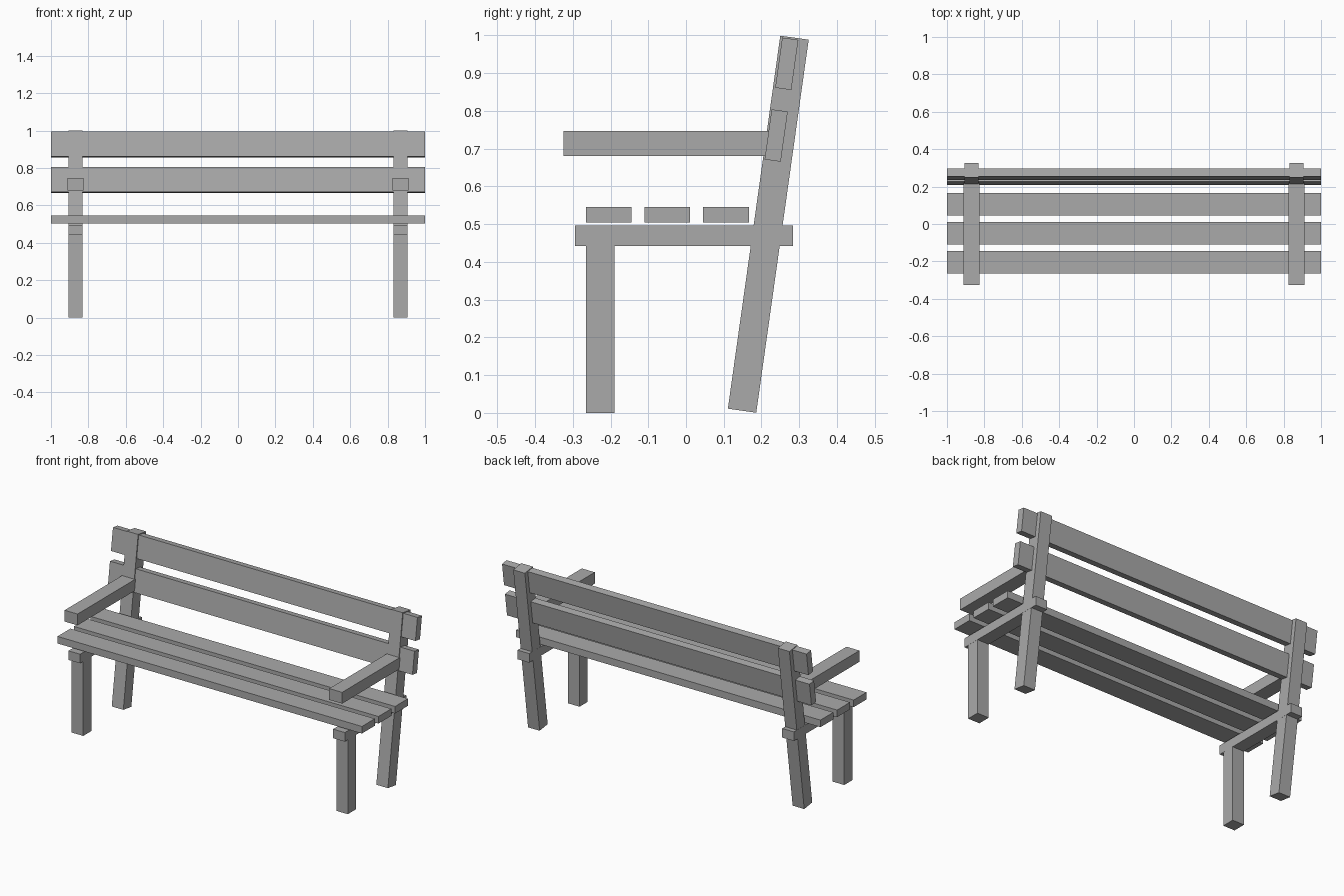
import bpy
import math

cube = bpy.data.objects.get("Cube")
if cube:
    bpy.data.objects.remove(cube, do_unlink=True)

# One plain grey for the whole bench
GREY = (0.4, 0.4, 0.4, 1.0)
grey = bpy.data.materials.new("plain_grey")
grey.use_nodes = True
grey.diffuse_color = GREY
grey.node_tree.nodes["Principled BSDF"].inputs["Base Color"].default_value = GREY

LEAN = math.radians(-8)   # backward lean of the backrest
SIDE_X = 0.869            # distance of each side frame from the middle
POST = 0.076              # thickness of the posts


def beam(name, center, size, tilt=0.0):
    """Flat-faced timber of a given size, tilted about the x axis."""
    bpy.ops.mesh.primitive_cube_add(size=1, location=center, rotation=(tilt, 0, 0))
    obj = bpy.context.object
    obj.name = name
    obj.scale = size
    bpy.ops.object.transform_apply(location=False, rotation=False, scale=True)
    obj.data.materials.append(grey)
    return obj


# Side frames: front leg, leaning rear post, seat rail and armrest
for side, sign in (("left", 1), ("right", -1)):
    x = sign * SIDE_X
    beam(f"{side}_front_leg", (x, -0.227, 0.235), (POST, POST, 0.47))
    beam(f"{side}_rear_post", (x, 0.218, 0.5), (POST, POST, 0.998), LEAN)
    beam(f"{side}_seat_rail", (x, -0.005, 0.469), (POST + 0.001, 0.578, 0.054))
    beam(f"{side}_armrest", (x, -0.052, 0.714), (0.085, 0.546, 0.067))

# Three seat slats
for i, y in enumerate((-0.205, -0.05, 0.106)):
    beam(f"seat_slat_{i + 1}", (0, y, 0.525), (2, 0.121, 0.042))

# Two backrest slats set into the leaning posts
for name, y, z in (("lower", 0.239, 0.735), ("upper", 0.267, 0.925)):
    beam(f"{name}_back_slat", (0, y, z), (2, 0.043, 0.134), LEAN)
